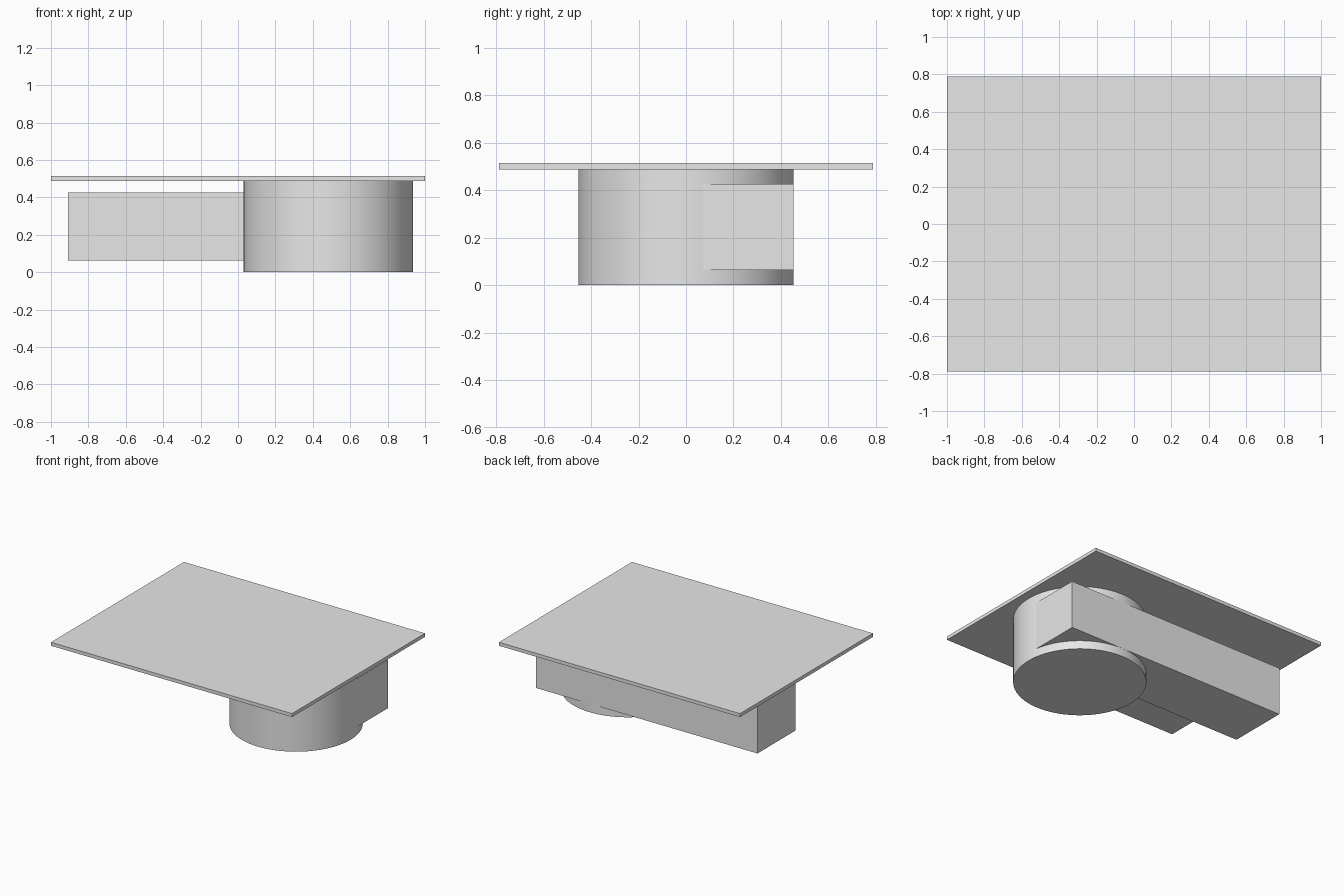
import bpy
import math
from mathutils import Vector

# Remove the default cube
cube = bpy.data.objects.get("Cube")
if cube:
    bpy.data.objects.remove(cube, do_unlink=True)

# Single plain grey
grey = bpy.data.materials.new("light_grey")
grey.use_nodes = True
colour = (0.8, 0.8, 0.8, 1.0)
grey.diffuse_color = colour
grey.node_tree.nodes["Principled BSDF"].inputs["Base Color"].default_value = colour


def finish(name):
    obj = bpy.context.object
    obj.name = obj.data.name = name
    obj.data.materials.append(grey)
    return obj


def box(name, low, high):
    low, high = Vector(low), Vector(high)
    bpy.ops.mesh.primitive_cube_add(size=1, location=(low + high) / 2)
    bpy.context.object.scale = high - low
    bpy.ops.object.transform_apply(location=False, rotation=False, scale=True)
    return finish(name)


PLATE_BOTTOM, PLATE_TOP = 0.488, 0.514
RADIUS = 0.453

# Thin rectangular top plate
box("top_plate", (-1, -0.788, PLATE_BOTTOM), (1, 0.788, PLATE_TOP))

# Round drum below the plate
bpy.ops.mesh.primitive_cylinder_add(
    vertices=96, radius=RADIUS, depth=PLATE_BOTTOM,
    location=(0.482, 0, PLATE_BOTTOM / 2))
finish("round_drum")
bpy.ops.object.shade_smooth_by_angle(angle=math.radians(30))

# Long duct leaving the drum tangentially along the back
box("side_duct", (-0.91, 0, 0.063), (0.929, RADIUS, 0.425))
